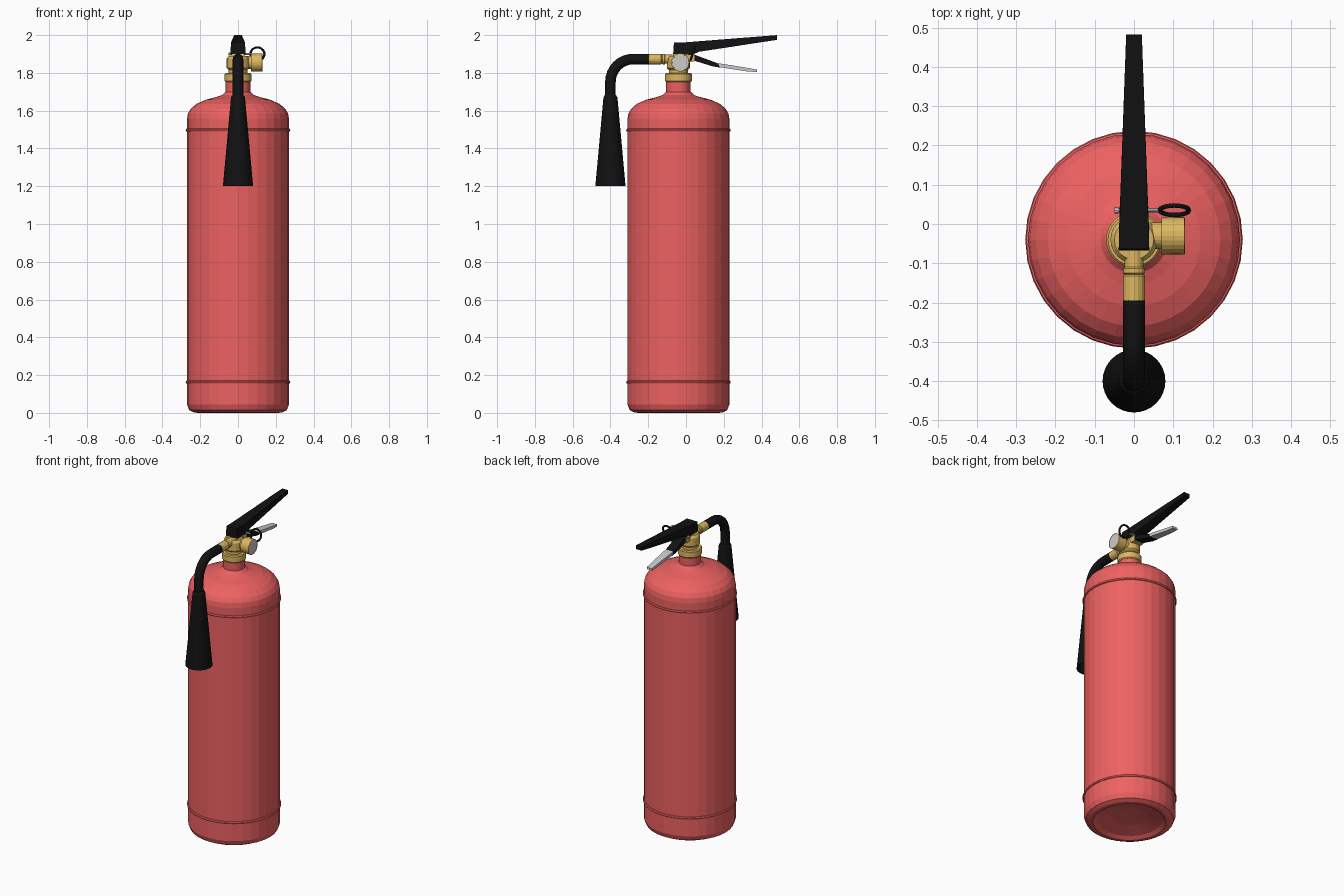
import bpy, bmesh, math
from mathutils import Matrix, Vector

if "Cube" in bpy.data.objects:
    bpy.data.objects.remove(bpy.data.objects["Cube"])

CY = -0.04  # tank axis


def mat(name, r, g, b):
    m = bpy.data.materials.new(name)
    m.diffuse_color = (r, g, b, 1)
    m.use_nodes = True
    m.node_tree.nodes["Principled BSDF"].inputs["Base Color"].default_value = m.diffuse_color
    return m


RED = mat("red_paint", 0.85, 0.12, 0.12)
BRASS = mat("brass", 0.72, 0.47, 0.12)
BLACK = mat("black_rubber", 0.006, 0.006, 0.006)
GREY = mat("steel", 0.55, 0.55, 0.55)


def finish(name, bm, m):
    bmesh.ops.recalc_face_normals(bm, faces=bm.faces)
    me = bpy.data.meshes.new(name)
    bm.to_mesh(me)
    bm.free()
    me.materials.append(m)
    ob = bpy.data.objects.new(name, me)
    bpy.context.collection.objects.link(ob)
    return ob


def lathe(name, profile, m, origin=(0, CY, 0), axis=(0, 0, 1), n=32):
    """Spin (radius, height) points about an axis; radius 0 closes the end."""
    bm = bmesh.new()
    vs = [bm.verts.new((r, 0, h)) for r, h in profile]
    edges = [bm.edges.new(p) for p in zip(vs, vs[1:])]
    bmesh.ops.spin(bm, geom=vs + edges, cent=(0, 0, 0), axis=(0, 0, 1),
                   angle=math.tau, steps=n, use_duplicate=False)
    bmesh.ops.remove_doubles(bm, verts=bm.verts, dist=1e-5)
    rot = Vector((0, 0, 1)).rotation_difference(Vector(axis)).to_matrix().to_4x4()
    bm.transform(Matrix.Translation(origin) @ rot)
    return finish(name, bm, m)


def bar(name, outline, m):
    """Side outline of (y, z, half width), mirrored across x = 0."""
    bm = bmesh.new()
    left = [bm.verts.new((-w, y, z)) for y, z, w in outline]
    right = [bm.verts.new((w, y, z)) for y, z, w in outline]
    bm.faces.new(left)
    bm.faces.new(right[::-1])
    for i in range(len(outline)):
        j = (i + 1) % len(outline)
        bm.faces.new((left[i], right[i], right[j], left[j]))
    return finish(name, bm, m)


def tube(name, path, radius, m, cyclic=False, res=4):
    cu = bpy.data.curves.new(name, 'CURVE')
    cu.dimensions = '3D'
    cu.bevel_depth = radius
    cu.bevel_resolution = res
    cu.use_fill_caps = True
    sp = cu.splines.new('POLY')
    sp.points.add(len(path) - 1)
    for p, co in zip(sp.points, path):
        p.co = (*co, 1)
    sp.use_cyclic_u = cyclic
    cu.materials.append(m)
    ob = bpy.data.objects.new(name, cu)
    bpy.context.collection.objects.link(ob)
    bpy.context.view_layer.objects.active = ob
    bpy.ops.object.select_all(action='DESELECT')
    ob.select_set(True)
    bpy.ops.object.convert(target='MESH')
    return ob


# Tank with dished base, shoulder and neck
lathe("tank", [(0, 0.04), (0.10, 0.035), (0.19, 0.015), (0.215, 0), (0.235, 0.003),
               (0.258, 0.015), (0.27, 0.045), (0.27, 1.555), (0.265, 1.585),
               (0.25, 1.61), (0.22, 1.636), (0.17, 1.658), (0.115, 1.672),
               (0.085, 1.682), (0.072, 1.695), (0.065, 1.70), (0.065, 1.76), (0, 1.76)], RED)

# Raised bands round the tank
for name, z in (("lower_band", 0.163), ("upper_band", 1.497)):
    lathe(name, [(0.268, z - 0.009), (0.274, z - 0.007), (0.277, z),
                 (0.274, z + 0.007), (0.268, z + 0.009)], RED)

# Brass collar and valve
lathe("collar", [(0, 1.752), (0.066, 1.752), (0.071, 1.758), (0.071, 1.793),
                 (0.066, 1.799), (0, 1.799)], BRASS)
lathe("valve_body", [(0, 1.79), (0.05, 1.79), (0.05, 1.815), (0.06, 1.825),
                     (0.06, 1.875), (0.05, 1.89), (0, 1.89)], BRASS, n=24)
bar("valve_head", [(-0.075, 1.86, 0.034), (0.045, 1.86, 0.034),
                   (0.045, 1.905, 0.034), (-0.06, 1.915, 0.034)], BRASS)

# Outlet pipe towards the front
lathe("outlet", [(0, 0), (0.024, 0), (0.024, 0.07), (0.028, 0.073), (0.028, 0.085),
                 (0.024, 0.088), (0.028, 0.092), (0.028, 0.155), (0, 0.155)],
      BRASS, (0, CY, 1.873), (0, -1, 0), 16)

# Hose bending down into the horn
R = 0.12
bend = [(0, -0.28 - R * math.sin(a), 1.873 - R + R * math.cos(a))
        for a in (math.pi / 2 * i / 8 for i in range(9))]
tube("hose", [(0, -0.194, 1.873)] + bend + [(0, -0.40, 1.65)], 0.028, BLACK)
lathe("horn", [(0, 1.682), (0.03, 1.682), (0.037, 1.67), (0.08, 1.20),
               (0.074, 1.20), (0.03, 1.63), (0, 1.63)], BLACK, (0, -0.40, 0))

# Pressure gauge on the right
lathe("gauge_stem", [(0, 0), (0.034, 0), (0.034, 0.075), (0, 0.075)],
      BRASS, (0, -0.03, 1.855), (1, 0, 0), 20)
lathe("gauge_case", [(0, 0.07), (0.047, 0.07), (0.048, 0.128), (0.043, 0.13),
                     (0.042, 0.126), (0, 0.126)],
      BRASS, (0, -0.03, 1.855), (1, 0, 0), 24)
lathe("gauge_face", [(0, 0.12), (0.043, 0.12), (0.043, 0.129), (0, 0.129)],
      GREY, (0, -0.03, 1.855), (1, 0, 0), 24)

# Upper squeeze lever
bar("upper_lever", [(-0.068, 1.90, 0.039), (-0.064, 1.96, 0.038), (0.0, 1.962, 0.037),
                    (0.482, 2.0, 0.02), (0.482, 1.975, 0.02), (0.07, 1.912, 0.035),
                    (0.03, 1.895, 0.037)], BLACK)

# Lower carrying handle: black bracket and steel grip
bar("handle_bracket", [(0.0, 1.905, 0.03), (0.035, 1.90, 0.03), (0.17, 1.85, 0.027),
                       (0.18, 1.828, 0.027), (0.14, 1.835, 0.028), (0.01, 1.875, 0.03)], BLACK)
bar("carry_handle", [(0.15, 1.853, 0.027), (0.20, 1.847, 0.026), (0.375, 1.818, 0.018),
                     (0.375, 1.805, 0.018), (0.33, 1.807, 0.02), (0.165, 1.832, 0.027)], GREY)

# Safety pin and pull ring
lathe("safety_pin", [(0, -0.05), (0.009, -0.05), (0.009, -0.04), (0.006, -0.04),
                     (0.006, 0.068), (0, 0.068)], GREY, (0, 0.035, 1.90), (1, 0, 0), 10)
ring = []
for i in range(20):
    a = math.tau * i / 20
    ring.append((0.103 + 0.037 * math.cos(a), 0.035 + 0.012 * math.sin(a),
                 1.90 + 0.035 * math.sin(a)))
tube("pull_ring", ring, 0.006, BLACK, True, 2)
